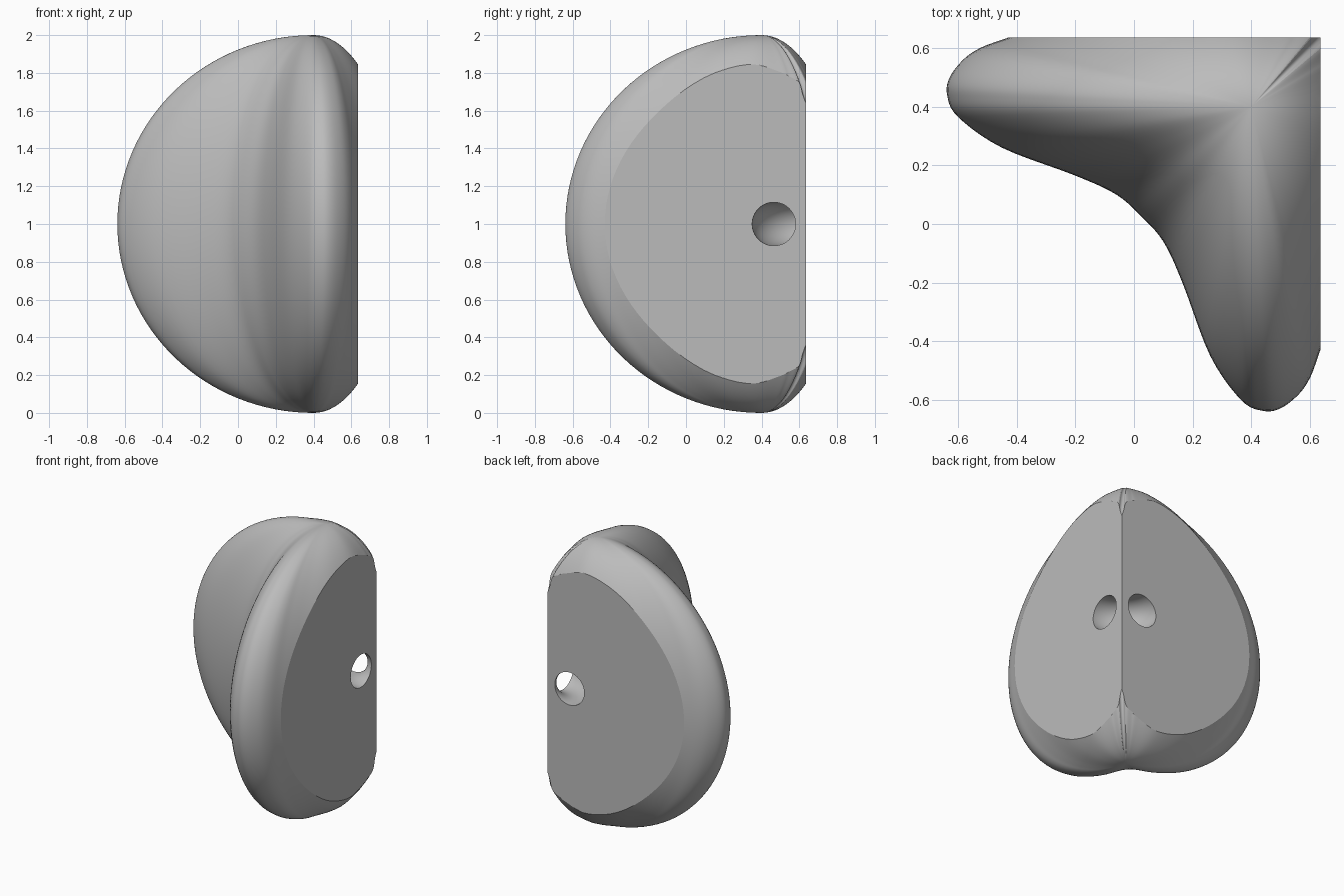
import bpy, bmesh, math
from mathutils import Vector

if "Cube" in bpy.data.objects:
    bpy.data.objects.remove(bpy.data.objects["Cube"], do_unlink=True)

WALL = 0.635                       # the two flat mounting planes
CENTRE = Vector((0.4, 0.4))

grey = bpy.data.materials.new("plain grey")
grey.use_nodes = True
colour = (0.5, 0.5, 0.5, 1)
grey.diffuse_color = colour
grey.node_tree.nodes["Principled BSDF"].inputs["Base Color"].default_value = colour

# Half of the L-shaped section, from the outer corner round one arm to the inner corner
half = [(.706, .706), (.70, .722), (.70, .756), (.64, .775), (.57, .795), (.3, .84), (-.02, .79),
        (-.31, .68), (-.43, .635), (-.52, .602), (-.58, .562), (-.628, .5),
        (-.637, .44), (-.6, .365), (-.45, .26), (-.2, .165), (-.06, .1), (.025, .025)]
section = [Vector(p) for p in half + [(y, x) for x, y in half[-2:0:-1]]]


def smooth_loop(points, steps):
    """Closed smooth curve through the points."""
    loop = []
    n = len(points)
    for i in range(n):
        a, b, c, d = (points[(i + j) % n] for j in (-1, 0, 1, 2))
        for s in range(steps):
            t = s / steps
            loop.append(0.5 * (2 * b + (c - a) * t + (2 * a - 5 * b + 4 * c - d) * t ** 2
                               + (3 * b - a - 3 * c + d) * t ** 3))
    return loop


def make_object(name, bm):
    bmesh.ops.recalc_face_normals(bm, faces=bm.faces)
    mesh = bpy.data.meshes.new(name)
    bm.to_mesh(mesh)
    bm.free()
    mesh.materials.append(grey)
    obj = bpy.data.objects.new(name, mesh)
    bpy.context.collection.objects.link(obj)
    return obj


# Body: the section shrinks towards the top and bottom along a half circle
bm = bmesh.new()
loop = smooth_loop(section, 5)
count, levels = len(loop), 64
rings = []
for i in range(1, levels):
    angle = math.pi * (i / levels - 0.5)
    k, z = math.cos(angle), 1 + math.sin(angle)
    rings.append([bm.verts.new((*(CENTRE + (p - CENTRE) * k), z)) for p in loop])
bottom, top = (bm.verts.new((*CENTRE, z)) for z in (0, 2))
for j in range(count):
    n = (j + 1) % count
    for lower, upper in zip(rings, rings[1:]):
        bm.faces.new((lower[j], lower[n], upper[n], upper[j]))
    bm.faces.new((bottom, rings[0][n], rings[0][j]))
    bm.faces.new((top, rings[-1][j], rings[-1][n]))

# Flat mounting faces
for normal in ((1, 0, 0), (0, 1, 0)):
    bmesh.ops.bisect_plane(bm, geom=bm.verts[:] + bm.edges[:] + bm.faces[:], dist=1e-5,
                           plane_co=Vector(normal) * WALL, plane_no=normal, clear_outer=True)
    bmesh.ops.contextual_create(bm, geom=[e for e in bm.edges if e.is_boundary])
body = make_object("corner_guard", bm)

# Curved tunnel joining the two mounting faces
bm = bmesh.new()
around, tube = 96, 48
grid = []
for i in range(around):
    a = math.tau * (i + 0.5) / around
    ring = []
    for j in range(tube):
        b = math.tau * j / tube
        r = 0.17 + 0.115 * math.cos(b)
        ring.append(bm.verts.new((WALL + r * math.cos(a), WALL + r * math.sin(a),
                                  1 + 0.115 * math.sin(b))))
    grid.append(ring)
for i in range(around):
    for j in range(tube):
        i2, j2 = (i + 1) % around, (j + 1) % tube
        bm.faces.new((grid[i][j], grid[i2][j], grid[i2][j2], grid[i][j2]))
cutter = make_object("tunnel_cutter", bm)
cutter.hide_render = True

bpy.ops.object.select_all(action="DESELECT")
bpy.context.view_layer.objects.active = body
body.select_set(True)
cut = body.modifiers.new("tunnel", "BOOLEAN")
cut.operation, cut.solver, cut.object = "DIFFERENCE", "EXACT", cutter
bpy.ops.object.modifier_apply(modifier=cut.name)
bpy.data.objects.remove(cutter, do_unlink=True)
bpy.ops.object.shade_smooth_by_angle(angle=math.radians(14))
